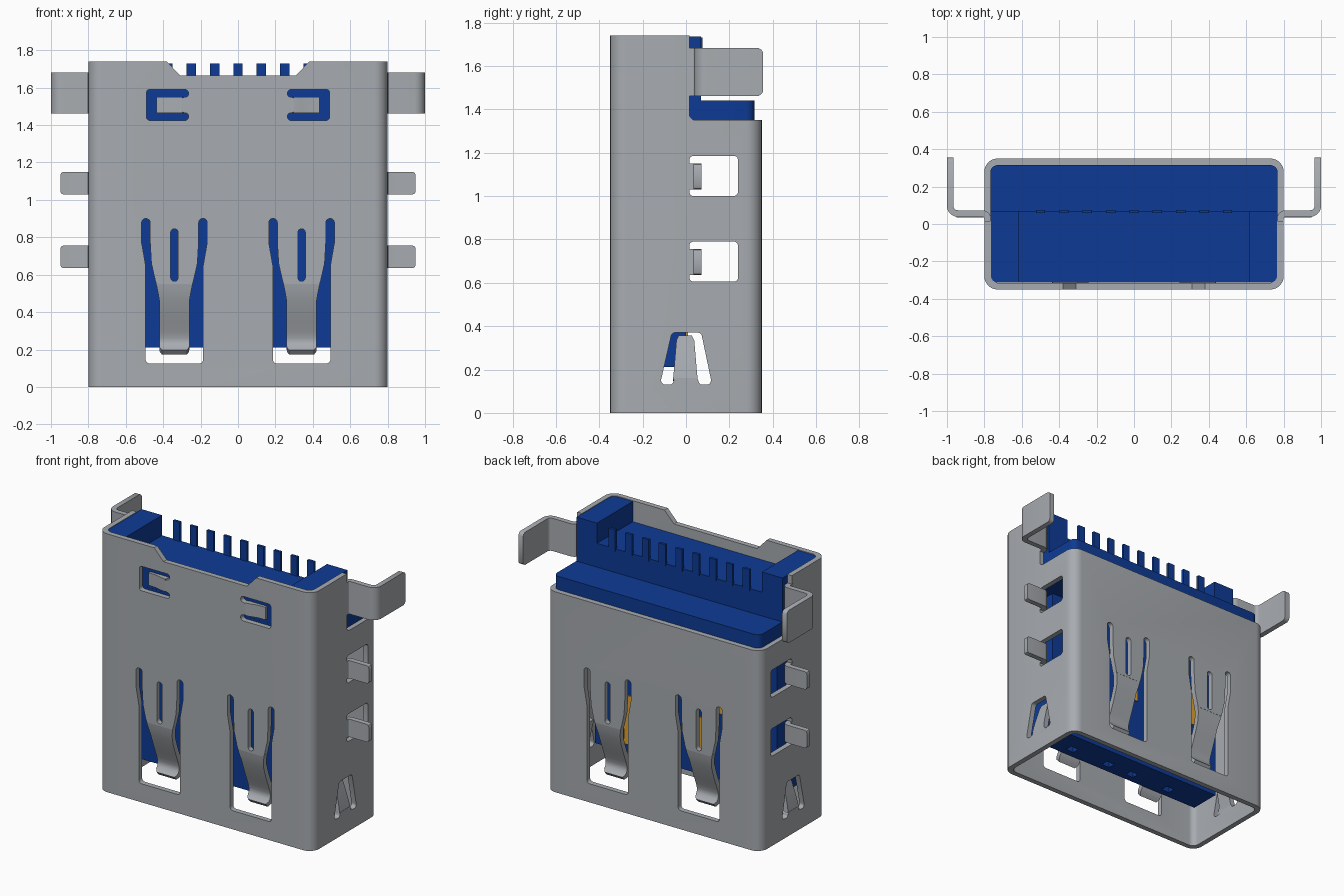
import bpy, bmesh, math
from mathutils import Vector

if "Cube" in bpy.data.objects:
    bpy.data.objects.remove(bpy.data.objects["Cube"])


def material(name, rgb):
    m = bpy.data.materials.new(name)
    m.use_nodes = True
    m.diffuse_color = (*rgb, 1)
    m.node_tree.nodes["Principled BSDF"].inputs["Base Color"].default_value = (*rgb, 1)
    return m


STEEL = material("grey steel", (0.39, 0.41, 0.435))
BLUE = material("blue plastic", (0.004, 0.043, 0.30))
GOLD = material("gold contact", (0.75, 0.36, 0.03))
T = 0.035  # sheet thickness
parts = []


def fillet(points, r, closed=True, steps=5):
    """Round the corners of a 2D outline or path with arcs."""
    pts = [Vector(p) for p in points]
    n, out = len(pts), []
    for i, p in enumerate(pts):
        if not closed and i in (0, n - 1):
            out.append(p)
            continue
        a, b = pts[i - 1] - p, pts[(i + 1) % n] - p
        half = a.angle(b) / 2
        d = min(r / math.tan(half), a.length * 0.48, b.length * 0.48)
        w = math.sin(half)
        a, b = p + a.normalized() * d, p + b.normalized() * d
        for k in range(steps + 1):
            t = k / steps
            c0, c1, c2 = (1 - t) ** 2, 2 * t * (1 - t) * w, t * t
            out.append((a * c0 + p * c1 + b * c2) / (c0 + c1 + c2))
    return out


def rect(x0, x1, y0, y1):
    return [(x0, y0), (x1, y0), (x1, y1), (x0, y1)]


def make(name, bm, mat, keep=True):
    bmesh.ops.recalc_face_normals(bm, faces=bm.faces)
    me = bpy.data.meshes.new(name)
    bm.to_mesh(me)
    bm.free()
    ob = bpy.data.objects.new(name, me)
    bpy.context.collection.objects.link(ob)
    me.materials.append(mat)
    if keep:
        parts.append(ob)
    else:
        ob.hide_render = True
    return ob


def prism(name, outlines, axis, lo, hi, mat, keep=True):
    """Extrude 2D outlines along an axis."""
    at = {"x": lambda p, h: (h, p[0], p[1]),
          "y": lambda p, h: (p[0], h, p[1]),
          "z": lambda p, h: (p[0], p[1], h)}[axis]
    bm = bmesh.new()
    for o in outlines:
        a = [bm.verts.new(at(p, lo)) for p in o]
        b = [bm.verts.new(at(p, hi)) for p in o]
        bm.faces.new(a)
        bm.faces.new(b)
        for i in range(len(o)):
            j = (i + 1) % len(o)
            bm.faces.new((a[i], a[j], b[j], b[i]))
    return make(name, bm, mat, keep)


def apply_modifier(ob, mod):
    bpy.context.view_layer.objects.active = ob
    bpy.ops.object.modifier_apply(modifier=mod.name)


def cut(ob, cutter):
    mod = ob.modifiers.new("cut", "BOOLEAN")
    mod.operation, mod.solver, mod.object = "DIFFERENCE", "EXACT", cutter
    apply_modifier(ob, mod)
    bpy.data.objects.remove(cutter)


def strip(name, rows, across):
    """Bent sheet metal: rows of (centre, half width) along a path."""
    bm = bmesh.new()
    side, prev = Vector(across), None
    for c, h in rows:
        cur = [bm.verts.new(Vector(c) + side * k * h) for k in (-1, 1)]
        if prev:
            bm.faces.new((prev[0], prev[1], cur[1], cur[0]))
        prev = cur
    ob = make(name, bm, STEEL)
    mod = ob.modifiers.new("thickness", "SOLIDIFY")
    mod.thickness, mod.offset = T, 0
    apply_modifier(ob, mod)


# Shell: rounded rectangular tube
bm = bmesh.new()
loops = []
for inset, r in ((0, 0.07), (T, 0.04)):
    o = fillet(rect(-0.8 + inset, 0.8 - inset, -0.35 + inset, 0.35 - inset), r, steps=6)
    loops += [[bm.verts.new((*p, z)) for p in o] for z in (0, 1.74)]
ring = (loops[0], loops[1], loops[3], loops[2])
for a, b in zip(ring, ring[1:] + ring[:1]):
    for i in range(len(a)):
        j = (i + 1) % len(a)
        bm.faces.new((a[i], a[j], b[j], b[i]))
shell = make("shell", bm, STEEL)

# Openings through front and back: spring slots, latch slots, top notch
half = [(0.154, 0.125), (0.154, 0.65), (0.175, 0.77), (0.175, 0.90),
        (0.13, 0.90), (0.13, 0.78), (0.123, 0.66), (0.098, 0.55)]
spring_slot = half + [(-x, z) for x, z in reversed(half)]
latch_slot = [(0.265, 1.425), (0.49, 1.425), (0.49, 1.59), (0.265, 1.59),
              (0.265, 1.55), (0.30, 1.55), (0.30, 1.465), (0.265, 1.465)]
holes = [[(-0.385, 1.745), (-0.31, 1.665), (0.31, 1.665), (0.385, 1.745),
          (0.385, 1.9), (-0.385, 1.9)]]
for s in (-1, 1):
    holes.append(fillet([(x + s * 0.34, z) for x, z in spring_slot], 0.022))
    holes.append(fillet(rect(s * 0.34 - 0.02, s * 0.34 + 0.02, 0.565, 0.845), 0.0195))
    holes.append(fillet([(s * x, z) for x, z in latch_slot], 0.018))
cut(shell, prism("front_cutter", holes, "y", -1, 1, STEEL, False))

# Openings through both sides: rear step, tab windows, small spring slots
side_slot = [(-0.12, 0.13), (-0.065, 0.37), (0.07, 0.37), (0.12, 0.13),
             (0.06, 0.13), (0.056, 0.16), (-0.056, 0.16), (-0.06, 0.13)]
holes = [fillet([(0.015, 1.35), (1, 1.35), (1, 2), (0.015, 2)], 0.03),
         fillet(rect(0.015, 0.24, 1.0, 1.185), 0.02),
         fillet(rect(0.015, 0.24, 0.605, 0.79), 0.02),
         fillet(side_slot, 0.02)]
cut(shell, prism("side_cutter", holes, "x", -2, 2, STEEL, False))

# Contact springs on front and back: bow inward, flare at the tip
bow = [(0.56, 0, 0.099), (0.52, 0.006, 0.09), (0.47, 0.02, 0.081), (0.41, 0.04, 0.08),
       (0.35, 0.063, 0.08), (0.30, 0.083, 0.08), (0.265, 0.094, 0.08), (0.24, 0.095, 0.08),
       (0.22, 0.088, 0.08), (0.20, 0.074, 0.079), (0.185, 0.058, 0.066)]
wall = 0.35 - T / 2
for s, side in ((-1, "right"), (1, "left")):
    for f, face in ((-1, "front"), (1, "back")):
        strip(f"{face}_spring_{side}",
              [((s * 0.34, f * (wall - d), z), h) for z, d, h in bow], (1, 0, 0))

    # Latch tongue, pressed slightly inward
    strip(f"latch_tongue_{side}",
          [((s * x, -wall + d, 1.5075), 0.0425) for x, d in
           ((0.295, 0), (0.33, 0.005), (0.37, 0.016), (0.435, 0.02))], (0, 0, 1))

    # Small side spring, leaning inward toward its top
    strip(f"side_spring_{side}",
          [((s * (0.8 - T / 2 - d), -0.003, z), h) for z, d, h in
           ((0.15, 0, 0.057), (0.20, 0.01, 0.052), (0.26, 0.026, 0.047),
            (0.33, 0.046, 0.041), (0.352, 0.052, 0.03))], (0, 1, 0))

    # Large mounting tab: out from the shell, then bent to the rear
    path = fillet([(0.783, 0.0), (0.783, 0.056), (0.983, 0.056), (0.983, 0.335)],
                  0.04, closed=False)
    rows = [((s * p.x, p.y, 1.572), 0.11) for p in path]
    rows += [((s * 0.983, 0.348, 1.572), 0.102), ((s * 0.983, 0.355, 1.572), 0.09)]
    strip(f"mounting_tab_{side}", rows, (0, 0, 1))

    # Two short side tabs
    for z, level in ((1.09, "upper"), (0.695, "lower")):
        path = fillet([(0.783, 0.005), (0.783, 0.053), (0.935, 0.053)], 0.03, closed=False)
        rows = [((s * p.x, p.y, z), 0.06) for p in path]
        rows += [((s * 0.945, 0.053, z), 0.055), ((s * 0.95, 0.053, z), 0.045)]
        strip(f"{level}_side_tab_{side}", rows, (0, 0, 1))

    # Raised ear of the insert
    prism(f"insert_ear_{side}", [rect(*sorted((s * 0.615, s * 0.768)), -0.313, 0.07)],
          "z", 1.59, 1.736, BLUE)

# Plastic insert: ledge, upper block and long tongue
prism("insert_ledge", [fillet(rect(-0.768, 0.768, -0.313, 0.315), 0.04)], "z", 1.2, 1.44, BLUE)
prism("insert_block", [rect(-0.7675, 0.7675, -0.3125, 0.07)], "z", 1.42, 1.60, BLUE)
tongue = prism("insert_tongue", [rect(-0.68, 0.68, -0.21, 0.0)], "z", 0.212, 1.22, BLUE)
pockets = [rect(x - 0.03, x + 0.03, -0.165, -0.115) for x in (-0.4, -0.1, 0.1, 0.4)]
cut(tongue, prism("pocket_cutter", pockets, "z", 0.1, 0.27, BLUE, False))

# Row of pins along the rear edge
prism("pin_row", [rect(i * 0.125 - 0.025, i * 0.125 + 0.025, 0.058, 0.076)
                  for i in range(-4, 5)], "z", 1.585, 1.73, BLUE)

# Gold contacts on the rear of the tongue
prism("long_contacts", [rect(x - 0.035, x + 0.035, -0.01, 0.009)
                        for x in (-0.42, -0.12, 0.12, 0.42)], "z", 0.27, 0.60, GOLD)
prism("short_contacts", [rect(x - 0.025, x + 0.025, -0.01, 0.009)
                         for x in (-0.5, -0.25, 0, 0.25, 0.5)], "z", 0.66, 0.90, GOLD)

# Smooth bends, keep sharp sheet edges
bpy.ops.object.select_all(action="DESELECT")
for ob in parts:
    ob.select_set(True)
bpy.context.view_layer.objects.active = shell
bpy.ops.object.shade_smooth_by_angle(angle=math.radians(35))
